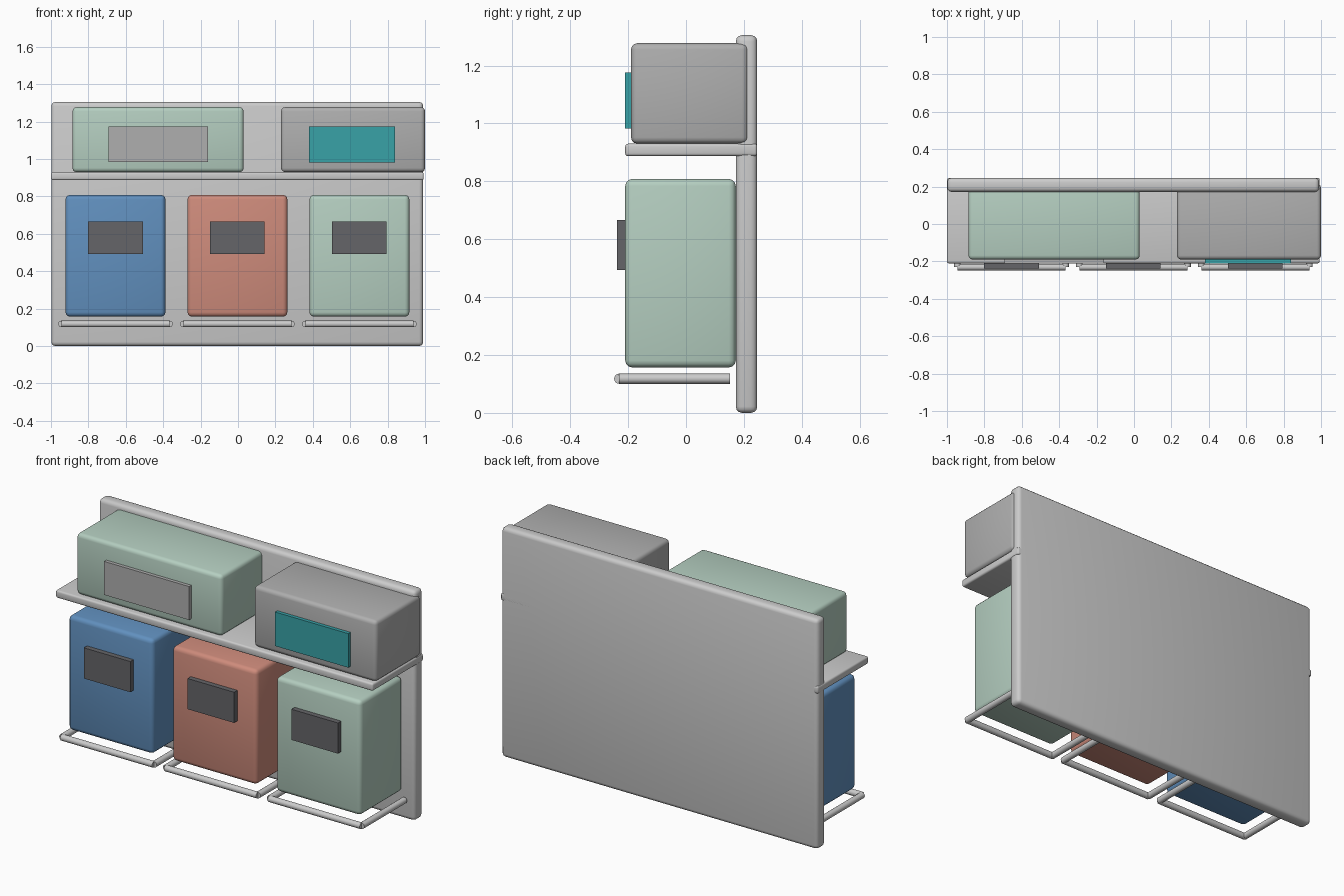
import bpy, math
from mathutils import Vector

if "Cube" in bpy.data.objects:
    bpy.data.objects.remove(bpy.data.objects["Cube"])


def material(name, rgb):
    m = bpy.data.materials.new(name)
    m.diffuse_color = (*rgb, 1)
    m.use_nodes = True
    m.node_tree.nodes["Principled BSDF"].inputs["Base Color"].default_value = m.diffuse_color
    return m


BLUE = material("blue", (0.12, 0.28, 0.52))
RED = material("coral", (0.62, 0.26, 0.20))
GREEN = material("pale_green", (0.46, 0.62, 0.53))
TEAL = material("teal", (0.04, 0.36, 0.39))
DARK = material("dark_grey", (0.13, 0.13, 0.14))
GREY = material("mid_grey", (0.43, 0.43, 0.43))


def box(name, x, y, z, mat=None, bevel=0.0, segments=3):
    bpy.ops.mesh.primitive_cube_add(
        size=1, location=[(a + b) / 2 for a, b in (x, y, z)])
    ob = bpy.context.object
    ob.name = name
    ob.scale = [b - a for a, b in (x, y, z)]
    bpy.ops.object.transform_apply(location=False, rotation=False, scale=True)
    if mat:
        ob.data.materials.append(mat)
    if bevel:
        mod = ob.modifiers.new("bevel", 'BEVEL')
        mod.width = bevel
        mod.segments = segments
        bpy.ops.object.modifier_apply(modifier=mod.name)
        bpy.ops.object.shade_smooth_by_angle(angle=math.radians(35))
    return ob


def rod(name, start, end, radius=0.0175):
    a, b = Vector(start), Vector(end)
    d = b - a
    bpy.ops.mesh.primitive_cylinder_add(
        vertices=16, radius=radius, depth=d.length, location=(a + b) / 2,
        rotation=d.to_track_quat('Z', 'Y').to_euler())
    bpy.context.object.name = name
    bpy.ops.object.shade_smooth_by_angle(angle=math.radians(35))


# Wall panel and shelf
box("back_panel", (-0.998, 0.99), (0.172, 0.246), (0, 1.305), bevel=0.022)
box("shelf", (-1.0, 0.993), (-0.21, 0.246), (0.887, 0.93), bevel=0.01)

# Boxes on the shelf with front labels
box("wide_box", (-0.885, 0.03), (-0.19, 0.215), (0.93, 1.277), GREEN, 0.022)
box("wide_box_label", (-0.693, -0.16), (-0.21, -0.185), (0.985, 1.175), GREY)
box("small_box", (0.23, 1.0), (-0.19, 0.215), (0.93, 1.277), GREY, 0.022)
box("small_box_label", (0.38, 0.84), (-0.21, -0.185), (0.982, 1.175), TEAL)

# Bins, each with a label and a U-shaped rail underneath
for cx, colour, side in ((-0.655, BLUE, "left"), (-0.003, RED, "middle"),
                         (0.649, GREEN, "right")):
    box(side + "_bin", (cx - 0.267, cx + 0.267), (-0.21, 0.172),
        (0.157, 0.808), colour, 0.024)
    box(side + "_bin_label", (cx - 0.146, cx + 0.146), (-0.239, -0.205),
        (0.493, 0.667), DARK)
    z, front, half = 0.118, -0.231, 0.289
    rod(side + "_rail_front", (cx - half, front, z), (cx + half, front, z))
    for s in (-1, 1):
        rod(side + "_rail_arm", (cx + s * half, front, z),
            (cx + s * half, 0.152, z))
